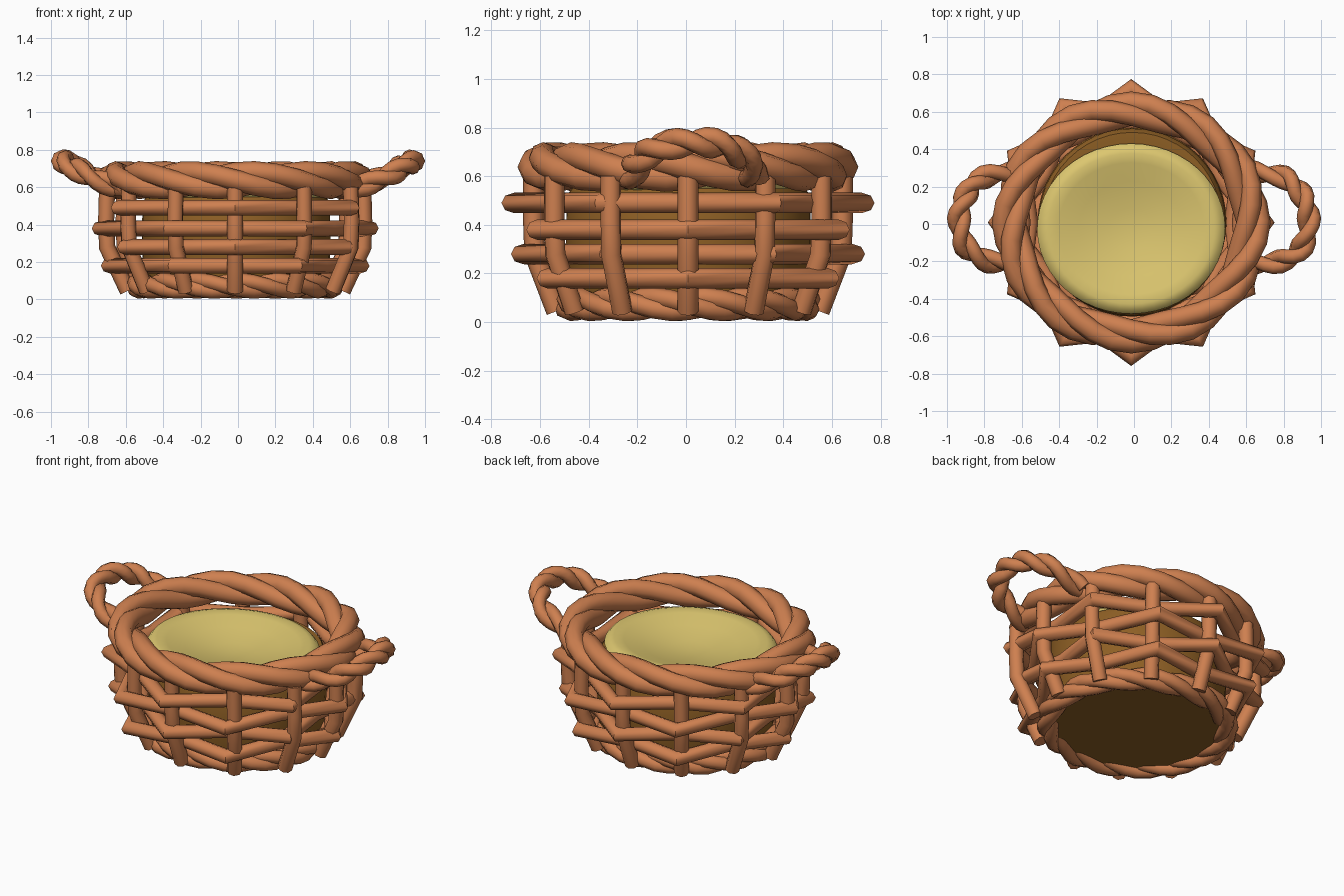
import bpy, bmesh, math
from mathutils import Vector

if "Cube" in bpy.data.objects:
    bpy.data.objects.remove(bpy.data.objects["Cube"])

TAU = 2 * math.pi
CX, CY = -0.015, 0.008


def material(name, rgb):
    m = bpy.data.materials.new(name)
    m.diffuse_color = (*rgb, 1)
    m.use_nodes = True
    m.node_tree.nodes["Principled BSDF"].inputs["Base Color"].default_value = m.diffuse_color
    return m


WICKER = material("wicker orange brown", (0.62, 0.215, 0.08))
CREAM = material("pale yellow", (0.72, 0.57, 0.16))
BROWN = material("golden brown", (0.27, 0.115, 0.018))


def finish(name, bm, mat, angle=50):
    bmesh.ops.recalc_face_normals(bm, faces=bm.faces)
    me = bpy.data.meshes.new(name)
    bm.to_mesh(me)
    bm.free()
    me.materials.append(mat)
    ob = bpy.data.objects.new(name, me)
    bpy.context.collection.objects.link(ob)
    bpy.ops.object.select_all(action='DESELECT')
    ob.select_set(True)
    bpy.context.view_layer.objects.active = ob
    bpy.ops.object.shade_smooth_by_angle(angle=math.radians(angle))
    return ob


def tube(bm, pts, radius, closed, ref=Vector((0, 0, 1)), sides=8):
    """Sweep a round section along a path with mitred corners."""
    n = len(pts)
    rings = []
    for i, p in enumerate(pts):
        a = pts[i - 1] if closed or i > 0 else p - (pts[1] - p)
        b = pts[(i + 1) % n] if closed or i < n - 1 else p + (p - pts[i - 1])
        t0, t1 = (p - a).normalized(), (b - p).normalized()
        t = (t0 + t1).normalized()
        side = t.cross(ref).normalized()
        up = side.cross(t)
        k = (t1 - t0)
        k = k.normalized() if k.length > 1e-4 else Vector()
        stretch = 1 / max(0.6, t.dot(t1)) - 1
        ring = []
        for j in range(sides):
            f = TAU * j / sides
            d = (side * math.cos(f) + up * math.sin(f)) * radius
            ring.append(bm.verts.new(p + d + k * d.dot(k) * stretch))
        rings.append(ring)
    for i in range(n if closed else n - 1):
        r, s = rings[i], rings[(i + 1) % n]
        for j in range(sides):
            q = (j + 1) % sides
            bm.faces.new((r[j], r[q], s[q], s[j]))
    if not closed:
        bm.faces.new(rings[0])
        bm.faces.new(rings[-1])


def ring_rope(name, rx, ry, z, helix, radius, turns, steps, strands):
    """Strands twisted round an oval."""
    bm = bmesh.new()
    for s in range(strands):
        pts = []
        for i in range(steps):
            a = TAU * i / steps
            f = -turns * a + s * TAU / strands
            o = helix * math.cos(f)
            pts.append(Vector((CX + (rx + o) * math.cos(a),
                               CY + (ry + o) * math.sin(a),
                               z + helix * math.sin(f))))
        tube(bm, pts, radius, True)
    return finish(name, bm, WICKER)


def smooth_path(ctrl, per):
    """Catmull-Rom samples through the control points."""
    c = [Vector(p) for p in ctrl]
    c = [c[0] * 2 - c[1]] + c + [c[-1] * 2 - c[-2]]
    out = []
    for i in range(1, len(c) - 2):
        p0, p1, p2, p3 = c[i - 1:i + 3]
        for j in range(per):
            t = j / per
            out.append(0.5 * (2 * p1 + (p2 - p0) * t
                              + (2 * p0 - 5 * p1 + 4 * p2 - p3) * t * t
                              + (3 * p1 - p0 - 3 * p2 + p3) * t ** 3))
    return out + [c[-2]]


def lathe(name, profile, mat, cx, cy, sy=1.0, seg=48):
    bm = bmesh.new()
    vs = [bm.verts.new((r, 0, z)) for r, z in profile]
    es = [bm.edges.new(e) for e in zip(vs, vs[1:])]
    bmesh.ops.spin(bm, geom=vs + es, cent=(0, 0, 0), axis=(0, 0, 1),
                   angle=TAU, steps=seg)
    bmesh.ops.remove_doubles(bm, verts=bm.verts, dist=1e-4)
    bmesh.ops.scale(bm, verts=bm.verts, vec=(1, sy, 1))
    bmesh.ops.translate(bm, verts=bm.verts, vec=(cx, cy, 0))
    return finish(name, bm, mat)


# Twisted rims
ring_rope("top_rim", 0.643, 0.598, 0.638, 0.046, 0.056, 4, 40, 3)
ring_rope("bottom_rim", 0.515, 0.485, 0.074, 0.030, 0.040, 5, 45, 3)

# Upright stakes, bent in at the foot
bm = bmesh.new()
for i in range(12):
    a = TAU * i / 12
    c, s = math.cos(a), math.sin(a)
    shift = 0.025 if s < -0.3 and abs(c) > 0.1 else 0
    pts = [Vector((CX + shift + rx * c, CY + ry * s, z)) for rx, ry, z in
           ((0.685, 0.635, 0.60), (0.69, 0.635, 0.42),
            (0.685, 0.63, 0.28), (0.575, 0.54, 0.045))]
    tube(bm, pts, 0.043, False, Vector((-s, c, 0)))
finish("stakes", bm, WICKER)

# Woven rows passing alternately outside and inside the stakes
for row, (z, out) in enumerate(((0.18, 0.665), (0.28, 0.675),
                                (0.38, 0.715), (0.49, 0.715))):
    bm = bmesh.new()
    pts = []
    for i in range(12):
        a = TAU * i / 12
        r = out if (i + row) % 2 == 0 else out - 0.135
        pts.append(Vector((CX + r * math.cos(a), CY + r * math.sin(a), z)))
    tube(bm, pts, 0.042, True)
    finish("weave_row_%d" % (row + 1), bm, WICKER)

# Rope handles, mirrored
HANDLE = ((0.60, -0.215, 0.585), (0.78, -0.20, 0.65), (0.90, -0.12, 0.715),
          (0.935, 0.03, 0.74), (0.895, 0.16, 0.725), (0.80, 0.25, 0.67),
          (0.62, 0.28, 0.59))
path = smooth_path(HANDLE, 5)
for label, sx in (("right", 1), ("left", -1)):
    bm = bmesh.new()
    for s in range(2):
        pts = []
        for i, p in enumerate(path):
            t = (path[min(i + 1, len(path) - 1)] - path[max(i - 1, 0)]).normalized()
            side = t.cross(Vector((0, 0, 1))).normalized()
            up = side.cross(t)
            f = -sx * TAU * 3 * i / (len(path) - 1) + s * math.pi
            q = p + (side * math.cos(f) + up * math.sin(f)) * 0.027
            pts.append(Vector((q.x * sx, q.y, q.z)))
        tube(bm, pts, 0.038, False)
    finish(label + "_handle", bm, WICKER)

# Brown lining with a closed bottom, and the dished pale filling
lathe("lining", [(0, 0.045), (0.47, 0.045), (0.495, 0.12), (0.505, 0.30),
                 (0.50, 0.52), (0.48, 0.55), (0.44, 0.55), (0, 0.50)],
      BROWN, -0.01, 0.01)
lathe("filling", [(0, 0.53), (0.12, 0.538), (0.28, 0.568), (0.39, 0.598),
                  (0.445, 0.607), (0.48, 0.597), (0.503, 0.57),
                  (0.495, 0.55), (0.46, 0.535), (0, 0.515)],
      CREAM, -0.015, -0.025, 0.905)
